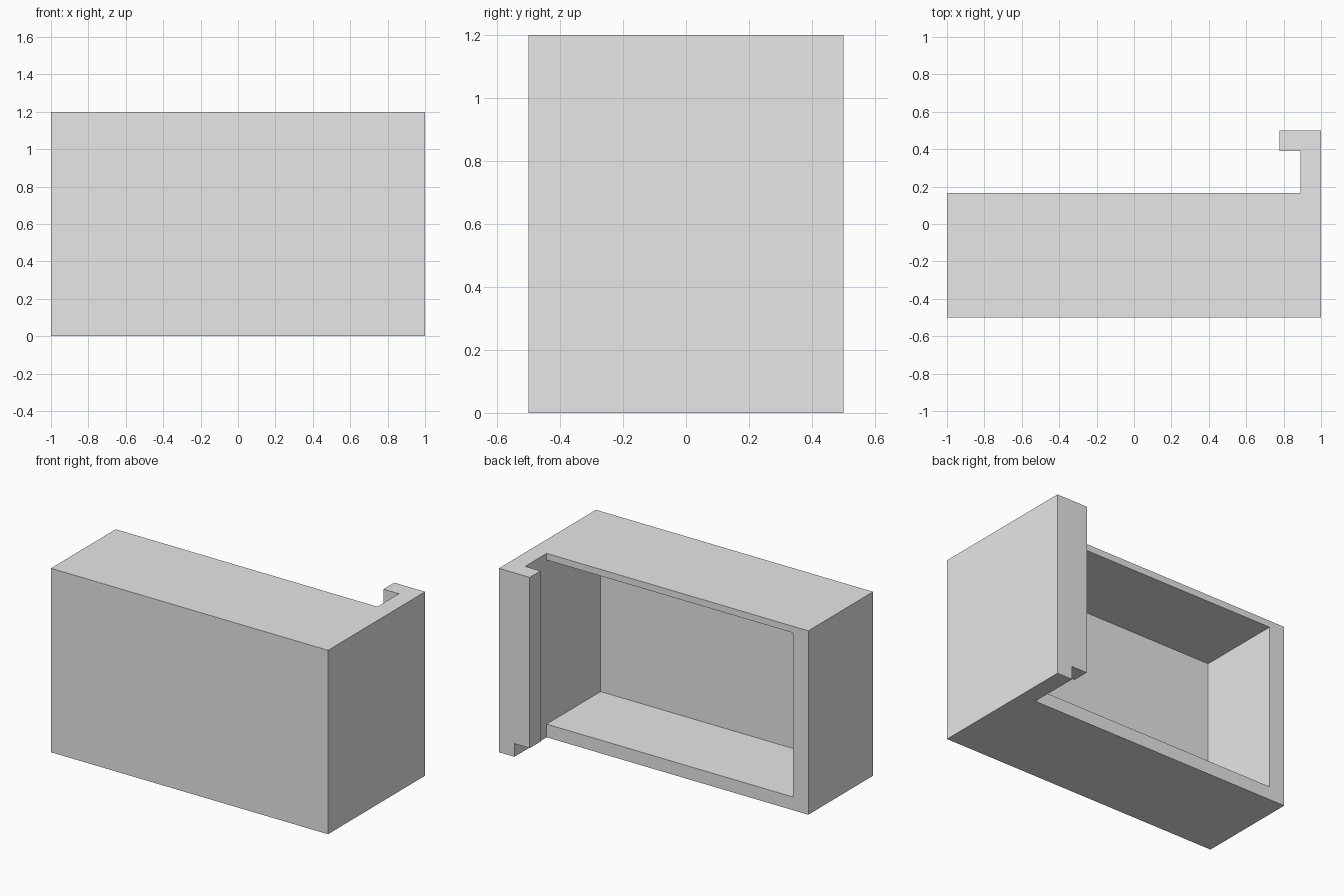
import bpy
import bmesh
from mathutils import Vector

if "Cube" in bpy.data.objects:
    bpy.data.objects.remove(bpy.data.objects["Cube"], do_unlink=True)

HEIGHT = 1.2
FRONT, RIM, BACK = -0.5, 0.167, 0.5   # depth stations along y
WALL = 0.111                          # front, side and hook thickness
FLOOR, CEILING = 0.086, 0.043         # bottom and top thickness
INNER = 1 - WALL
LIP = INNER - WALL


def make_prism(name, outline, z_low, z_high):
    """Extrude a plan outline upwards into a closed solid."""
    bm = bmesh.new()
    base = bm.faces.new([bm.verts.new((x, y, z_low)) for x, y in outline])
    top = bmesh.ops.extrude_face_region(bm, geom=[base])["geom"]
    verts = [v for v in top if isinstance(v, bmesh.types.BMVert)]
    bmesh.ops.translate(bm, verts=verts, vec=Vector((0, 0, z_high - z_low)))
    bmesh.ops.recalc_face_normals(bm, faces=bm.faces)
    mesh = bpy.data.meshes.new(name)
    bm.to_mesh(mesh)
    bm.free()
    obj = bpy.data.objects.new(name, mesh)
    bpy.context.collection.objects.link(obj)
    return obj


def rectangle(x0, x1, y0, y1):
    return [(x0, y0), (x1, y0), (x1, y1), (x0, y1)]


def cut(target, cutter):
    """Subtract a cutter, then discard it."""
    cutter.hide_render = True
    mod = target.modifiers.new("cut", "BOOLEAN")
    mod.operation = "DIFFERENCE"
    mod.solver = "EXACT"
    mod.object = cutter
    bpy.context.view_layer.objects.active = target
    bpy.ops.object.modifier_apply(modifier=mod.name)
    bpy.data.objects.remove(cutter, do_unlink=True)


# Box with a hooked side wall, as one plan outline
housing = make_prism("hooked_housing", [
    (-1, FRONT), (1, FRONT), (1, BACK), (LIP, BACK),
    (LIP, BACK - WALL), (INNER, BACK - WALL), (INNER, RIM), (-1, RIM),
], 0, HEIGHT)

# Hollow pocket open at the back
cut(housing, make_prism("pocket_cutter",
    rectangle(-INNER, INNER, FRONT + WALL, RIM + 0.1), FLOOR, HEIGHT - CEILING))

# Notch under the hook lip
cut(housing, make_prism("notch_cutter",
    rectangle(LIP - 0.1, INNER, BACK - WALL - 0.05, BACK + 0.1), -0.1, FLOOR))

# Plain grey finish
grey = bpy.data.materials.new("plain_grey")
grey.use_nodes = True
colour = (0.8, 0.8, 0.8, 1)
grey.diffuse_color = colour
grey.node_tree.nodes["Principled BSDF"].inputs["Base Color"].default_value = colour
housing.data.materials.clear()
housing.data.materials.append(grey)
for face in housing.data.polygons:
    face.material_index = 0
    face.use_smooth = False
